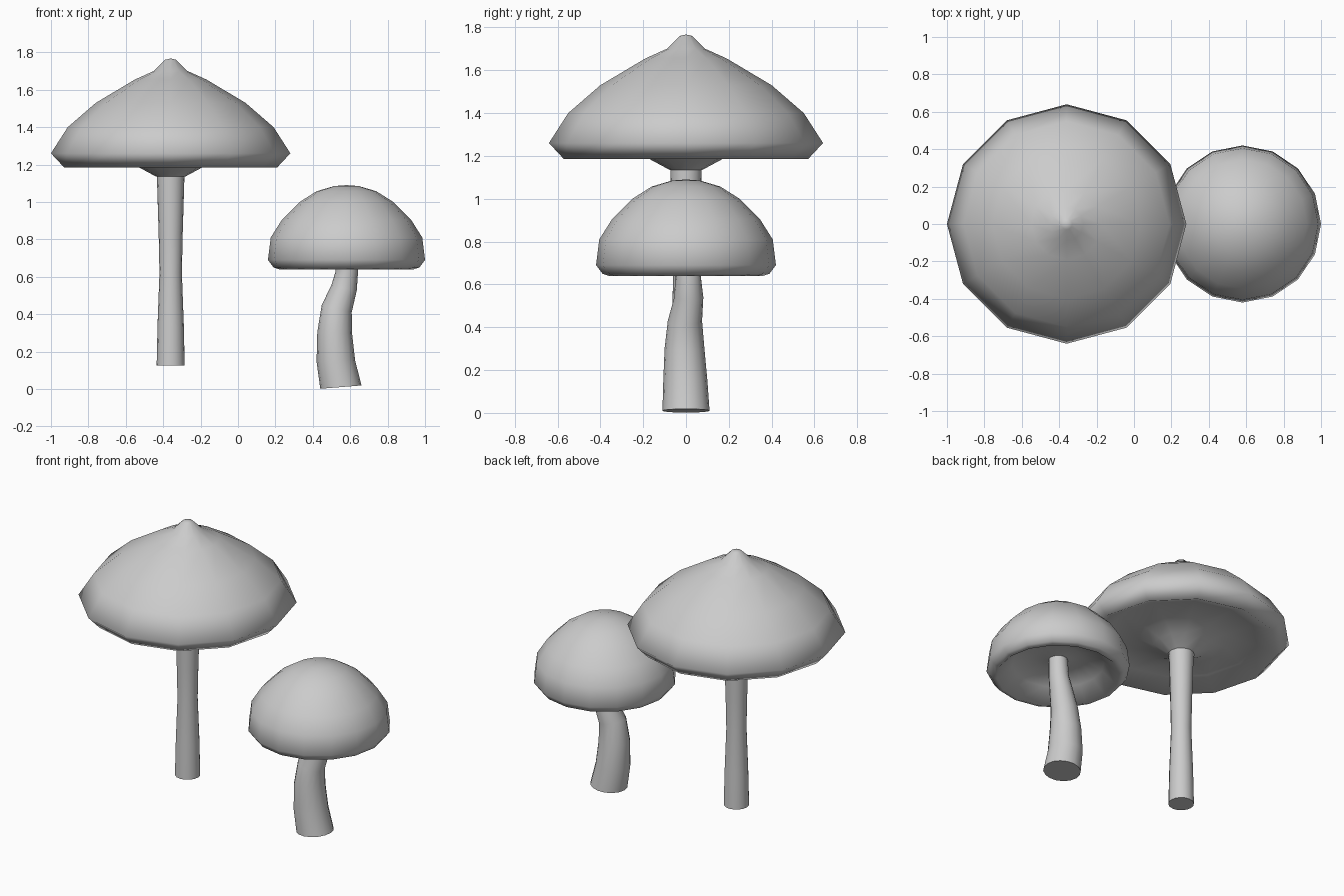
import bpy, bmesh, math

if "Cube" in bpy.data.objects:
    bpy.data.objects.remove(bpy.data.objects["Cube"])


def loft(name, rings, sides, angle):
    """Skin a stack of rings (cx, cy, z, radius, tilt); radius 0 makes a pole."""
    bm = bmesh.new()
    loops = []
    for cx, cy, z, r, tilt in rings:
        if r == 0:
            loops.append([bm.verts.new((cx, cy, z))] * sides)
            continue
        loop = []
        for i in range(sides):
            a = 2 * math.pi * i / sides
            dx, dy = r * math.cos(a), r * math.sin(a)
            loop.append(bm.verts.new((cx + dx, cy + dy, z + tilt * dx)))
        loops.append(loop)
    for low, high in zip(loops, loops[1:]):
        for i in range(sides):
            j = (i + 1) % sides
            corners = list(dict.fromkeys((low[i], low[j], high[j], high[i])))
            bm.faces.new(corners)
    bmesh.ops.recalc_face_normals(bm, faces=bm.faces)
    mesh = bpy.data.meshes.new(name)
    bm.to_mesh(mesh)
    bm.free()
    obj = bpy.data.objects.new(name, mesh)
    bpy.context.collection.objects.link(obj)
    bpy.ops.object.select_all(action='DESELECT')
    obj.select_set(True)
    bpy.context.view_layer.objects.active = obj
    bpy.ops.object.shade_smooth_by_angle(angle=math.radians(angle))
    return obj


def upright(x, profile):
    """Turn (radius, z) pairs into level rings around a vertical axis."""
    return [(x, 0, z, r, 0) for r, z in profile]


# Large cap: underside collar, hollow, rim, dome and pointed tip
loft("large_cap", upright(-0.36, [
    (0.077, 1.135), (0.17, 1.185), (0.26, 1.215), (0.45, 1.24),
    (0.57, 1.185), (0.64, 1.26), (0.55, 1.40), (0.40, 1.53),
    (0.19, 1.655), (0.09, 1.70), (0.03, 1.76), (0, 1.767)]), 12, 85)

# Large stem: straight, slightly waisted
loft("large_stem", upright(-0.36, [
    (0, 0.125), (0.075, 0.125), (0.07, 0.35), (0.06, 0.62),
    (0.064, 0.82), (0.074, 1.15)]), 16, 60)

# Small cap: hollow underside, rounded rim and dome
loft("small_cap", upright(0.58, [
    (0.05, 0.745), (0.14, 0.76), (0.27, 0.72), (0.36, 0.64),
    (0.39, 0.65), (0.42, 0.69), (0.405, 0.81), (0.345, 0.905),
    (0.25, 1.0), (0.16, 1.057), (0.065, 1.085), (0, 1.09)]), 16, 85)

# Small stem: bent, with a tilted foot
loft("small_stem", [
    (0.55, 0, 0.01, 0, 0), (0.55, 0, 0.01, 0.11, 0.08),
    (0.523, -0.003, 0.15, 0.103, 0.04), (0.517, -0.007, 0.30, 0.093, -0.05),
    (0.528, -0.005, 0.43, 0.08, -0.25), (0.567, 0.013, 0.54, 0.068, -0.2),
    (0.582, 0.01, 0.63, 0.06, 0), (0.58, 0, 0.755, 0.056, 0)], 16, 60)
